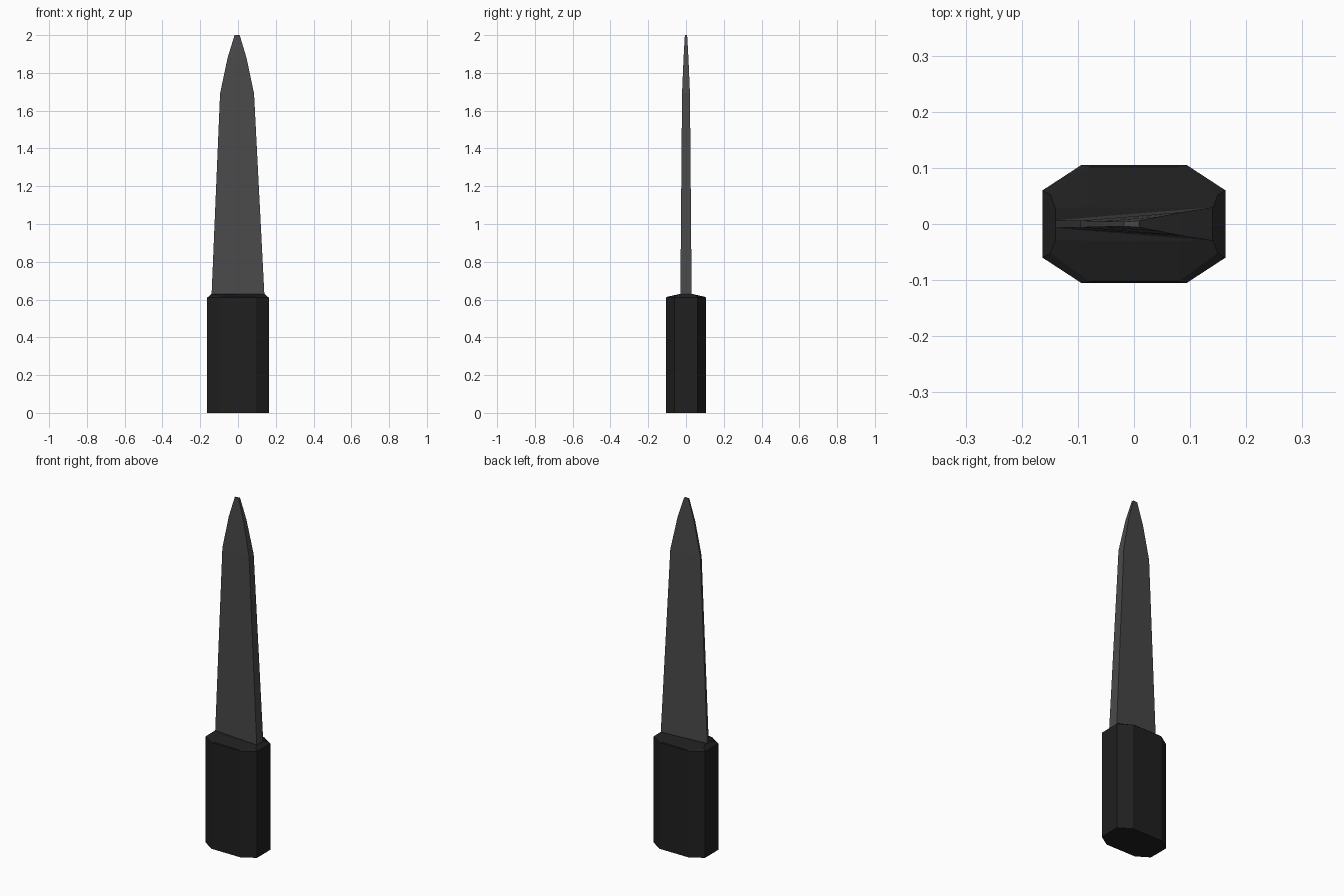
import bpy, bmesh

if "Cube" in bpy.data.objects:
    bpy.data.objects.remove(bpy.data.objects["Cube"])


def material(name, value):
    m = bpy.data.materials.new(name)
    m.diffuse_color = (value, value, value, 1)
    m.use_nodes = True
    m.node_tree.nodes["Principled BSDF"].inputs["Base Color"].default_value = m.diffuse_color
    return m


def loft(name, rings, mat):
    """Skin a stack of equal-length rings and cap both ends."""
    bm = bmesh.new()
    loops = [[bm.verts.new(p) for p in ring] for ring in rings]
    n = len(loops[0])
    for a, b in zip(loops, loops[1:]):
        for i in range(n):
            j = (i + 1) % n
            bm.faces.new((a[i], a[j], b[j], b[i]))
    bm.faces.new(loops[0][::-1])
    bm.faces.new(loops[-1])
    bmesh.ops.remove_doubles(bm, verts=bm.verts, dist=0.0001)
    bmesh.ops.recalc_face_normals(bm, faces=bm.faces)
    me = bpy.data.meshes.new(name)
    bm.to_mesh(me)
    bm.free()
    me.materials.append(mat)
    ob = bpy.data.objects.new(name, me)
    bpy.context.collection.objects.link(ob)
    return ob


def octagon(x, y, cx, cy, z, z_end):
    """Octagon with half sizes x, y and corners starting at cx, cy."""
    return [(cx, -y, z), (x, -cy, z_end), (x, cy, z_end), (cx, y, z),
            (-cx, y, z), (-x, cy, z_end), (-x, -cy, z_end), (-cx, -y, z)]


black = material("black grip", 0.014)
steel = material("dark steel", 0.068)

# Handle: octagonal grip with a chamfered, slightly peaked top
loft("handle", [
    octagon(0.163, 0.105, 0.094, 0.060, 0.0, 0.0),
    octagon(0.163, 0.105, 0.094, 0.060, 0.61, 0.61),
    octagon(0.149, 0.102, 0.080, 0.052, 0.614, 0.622),
    octagon(0.140, 0.030, 0.080, 0.028, 0.63, 0.63),
], black)

# Blade: thin cutting edge on the left, thick spine on the right
sections = [  # z, left x, right x, edge half thickness, spine half thickness
    (0.60, -0.141, 0.141, 0.007, 0.030),
    (1.69, -0.095, 0.085, 0.006, 0.021),
    (1.88, -0.055, 0.045, 0.005, 0.013),
    (2.00, -0.018, 0.009, 0.004, 0.006),
]
loft("blade", [[(l, -e, z), (r, -s, z), (r, s, z), (l, e, z)]
               for z, l, r, e, s in sections], steel)
